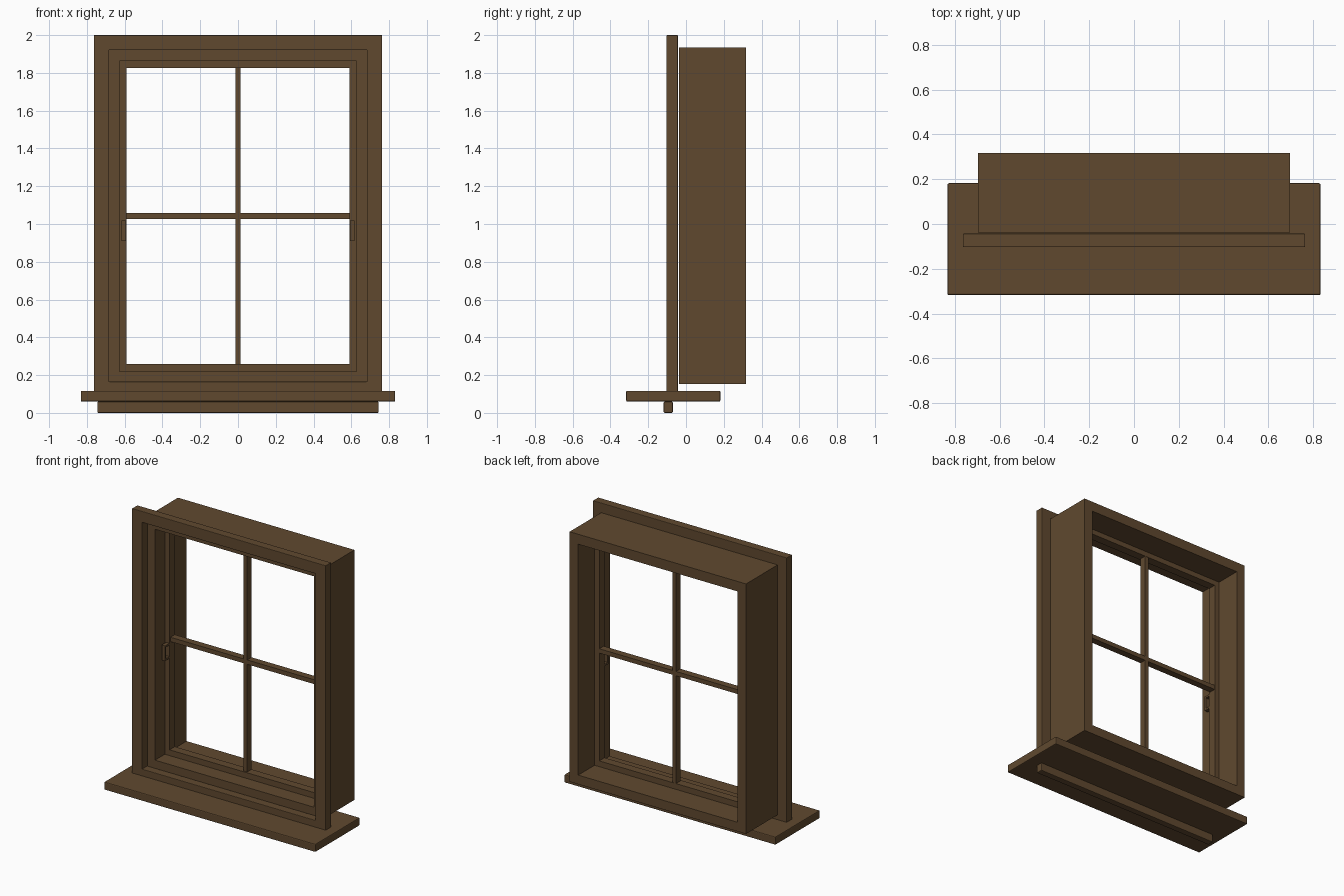
import bpy, bmesh

if "Cube" in bpy.data.objects:
    bpy.data.objects.remove(bpy.data.objects["Cube"])

wood = bpy.data.materials.new("dark_brown_wood")
wood.diffuse_color = (0.117, 0.066, 0.028, 1)
wood.use_nodes = True
wood.node_tree.nodes["Principled BSDF"].inputs["Base Color"].default_value = wood.diffuse_color


def finish(name, bm, bevel):
    bmesh.ops.recalc_face_normals(bm, faces=bm.faces)
    me = bpy.data.meshes.new(name)
    bm.to_mesh(me)
    bm.free()
    ob = bpy.data.objects.new(name, me)
    bpy.context.collection.objects.link(ob)
    me.materials.append(wood)
    if bevel:
        mod = ob.modifiers.new("soft_edges", 'BEVEL')
        mod.width = bevel
        mod.segments = 2
    return ob


def add_box(bm, x, y, z):
    verts = bmesh.ops.create_cube(bm, size=1)["verts"]
    for v in verts:
        for i, (a, b) in enumerate((x, y, z)):
            v.co[i] = a if v.co[i] < 0 else b


def box(name, x, y, z, bevel=0):
    bm = bmesh.new()
    add_box(bm, x, y, z)
    return finish(name, bm, bevel)


def frame(name, outer, inner, y, bevel=0):
    """Rectangular ring; outer and inner are (half width, bottom, top)."""
    bm = bmesh.new()
    loops = []
    for (w, lo, hi), yy in ((outer, y[0]), (inner, y[0]), (inner, y[1]), (outer, y[1])):
        loops.append([bm.verts.new((px, yy, pz))
                      for px, pz in ((-w, lo), (w, lo), (w, hi), (-w, hi))])
    for k in range(4):
        a, b = loops[k], loops[(k + 1) % 4]
        for i in range(4):
            j = (i + 1) % 4
            bm.faces.new((a[i], a[j], b[j], b[i]))
    return finish(name, bm, bevel)


# Sill board and the apron strip below it
box("sill", (-0.832, 0.832), (-0.317, 0.182), (0.06, 0.117), 0.006)
box("apron", (-0.745, 0.745), (-0.118, -0.07), (0.0, 0.06), 0.006)

# Front casing, deep wall box and sash
frame("casing", (0.763, 0.085, 2.0), (0.683, 0.165, 1.921), (-0.103, -0.043), 0.003)
frame("jamb_box", (0.695, 0.154, 1.934), (0.627, 0.219, 1.863), (-0.038, 0.317))
frame("sash", (0.632, 0.214, 1.868), (0.59, 0.26, 1.826), (0.073, 0.133))

# Glazing bars
box("vertical_bar", (-0.014, 0.014), (0.083, 0.132), (0.255, 1.83))
box("horizontal_bar", (-0.595, 0.595), (0.083, 0.132), (1.027, 1.058))

# Sash pulls: a grip on two short posts, one each side
for side, s in (("left", -1), ("right", 1)):
    bm = bmesh.new()
    xs = tuple(sorted((s * 0.592, s * 0.618)))
    add_box(bm, xs, (0.025, 0.037), (0.91, 1.018))
    for z in (0.91, 1.004):
        add_box(bm, xs, (0.037, 0.076), (z, z + 0.014))
    finish(side + "_sash_pull", bm, 0)
